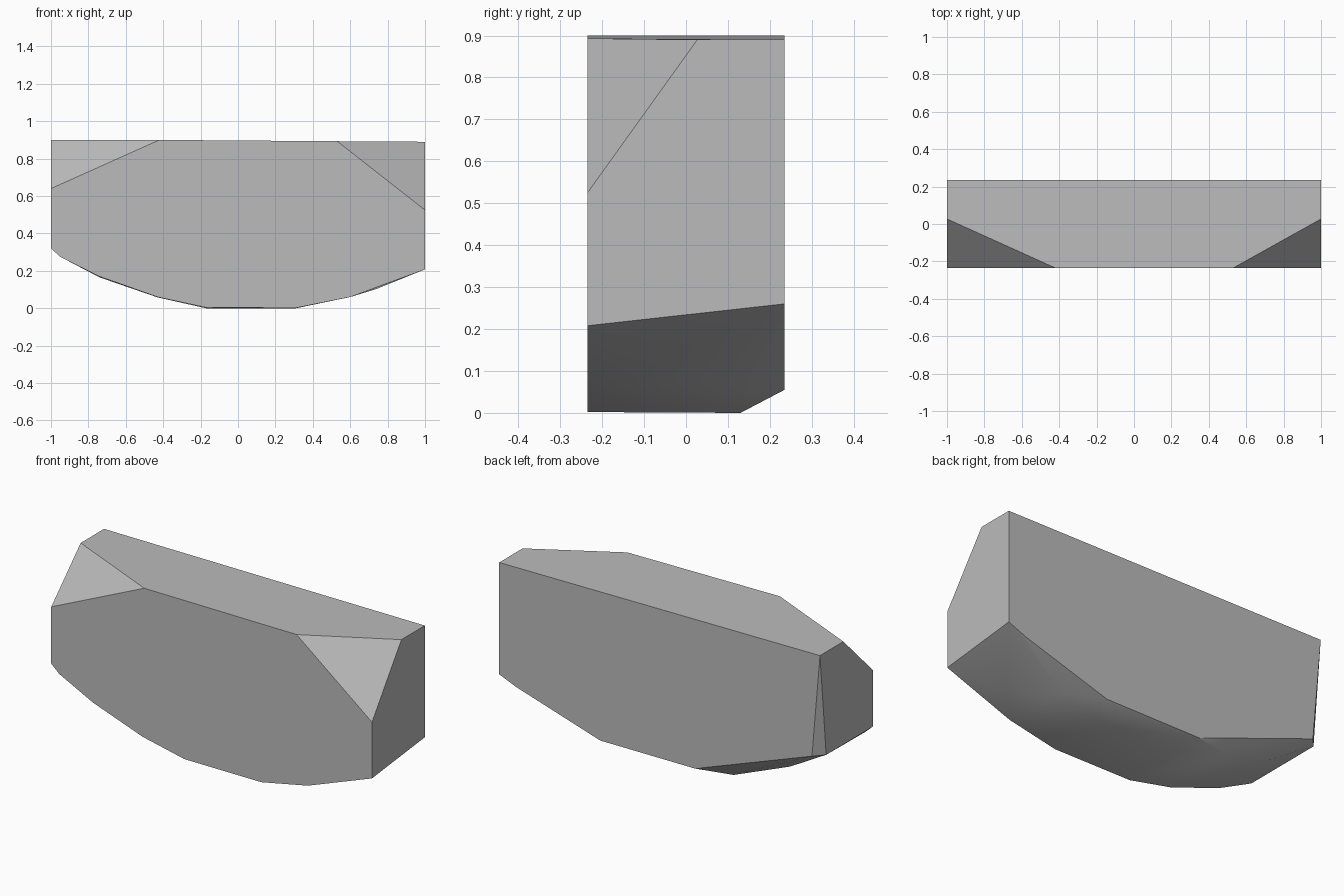
import bpy
import bmesh
import math

cube = bpy.data.objects.get("Cube")
if cube:
    bpy.data.objects.remove(cube, do_unlink=True)

# Plain grey stone
stone = bpy.data.materials.new("stone_grey")
stone.use_nodes = True
colour = (0.5, 0.5, 0.5, 1)
stone.diffuse_color = colour
stone.node_tree.nodes["Principled BSDF"].inputs["Base Color"].default_value = colour

FRONT, BACK = -0.235, 0.235

# Rounded lower edge of the front face, as (x, z)
front_edge = [(-1, 0.32), (-0.95, 0.275), (-0.74, 0.17), (-0.43, 0.06),
              (-0.17, 0.004), (0.31, 0.002), (0.6, 0.06), (1, 0.208)]
# Shallower lower edge of the back face
back_edge = [(-0.95, 0.32), (-0.22, 0.055), (0.37, 0.055), (0.89, 0.215), (1, 0.26)]
# Belly corners, where the underside turns up towards the back
belly = [(-1, 0.18, 0.32), (-0.74, 0.13, 0.165), (-0.43, 0.19, 0.058),
         (-0.17, 0.13, 0), (0.31, 0.13, 0), (0.57, 0.13, 0.058), (0.74, -0.1, 0.103)]
# Flat top and the two chipped front corners
top = [(-1, BACK, 0.9), (1, BACK, 0.89)]
chips = [(-1, FRONT, 0.64), (-1, 0.027, 0.9), (-0.42, FRONT, 0.9),
         (1, FRONT, 0.525), (1, 0.027, 0.89), (0.53, FRONT, 0.893)]

points = [(x, FRONT, z) for x, z in front_edge]
points += [(x, BACK, z) for x, z in back_edge]
points += belly + top + chips

# The convex block is the hull of its corners
bm = bmesh.new()
for p in points:
    bm.verts.new(p)
hull = bmesh.ops.convex_hull(bm, input=bm.verts[:])
loose = [v for v in bm.verts if not v.link_faces]
bmesh.ops.delete(bm, geom=loose, context="VERTS")
bmesh.ops.dissolve_limit(bm, angle_limit=math.radians(0.8),
                         verts=bm.verts[:], edges=bm.edges[:])
bmesh.ops.recalc_face_normals(bm, faces=bm.faces[:])
mesh = bpy.data.meshes.new("stone_block")
bm.to_mesh(mesh)
bm.free()
mesh.materials.append(stone)

block = bpy.data.objects.new("stone_block", mesh)
bpy.context.collection.objects.link(block)

# Smooth underside, crisp cut faces
bpy.ops.object.select_all(action="DESELECT")
block.select_set(True)
bpy.context.view_layer.objects.active = block
bpy.ops.object.shade_smooth_by_angle(angle=math.radians(30))
